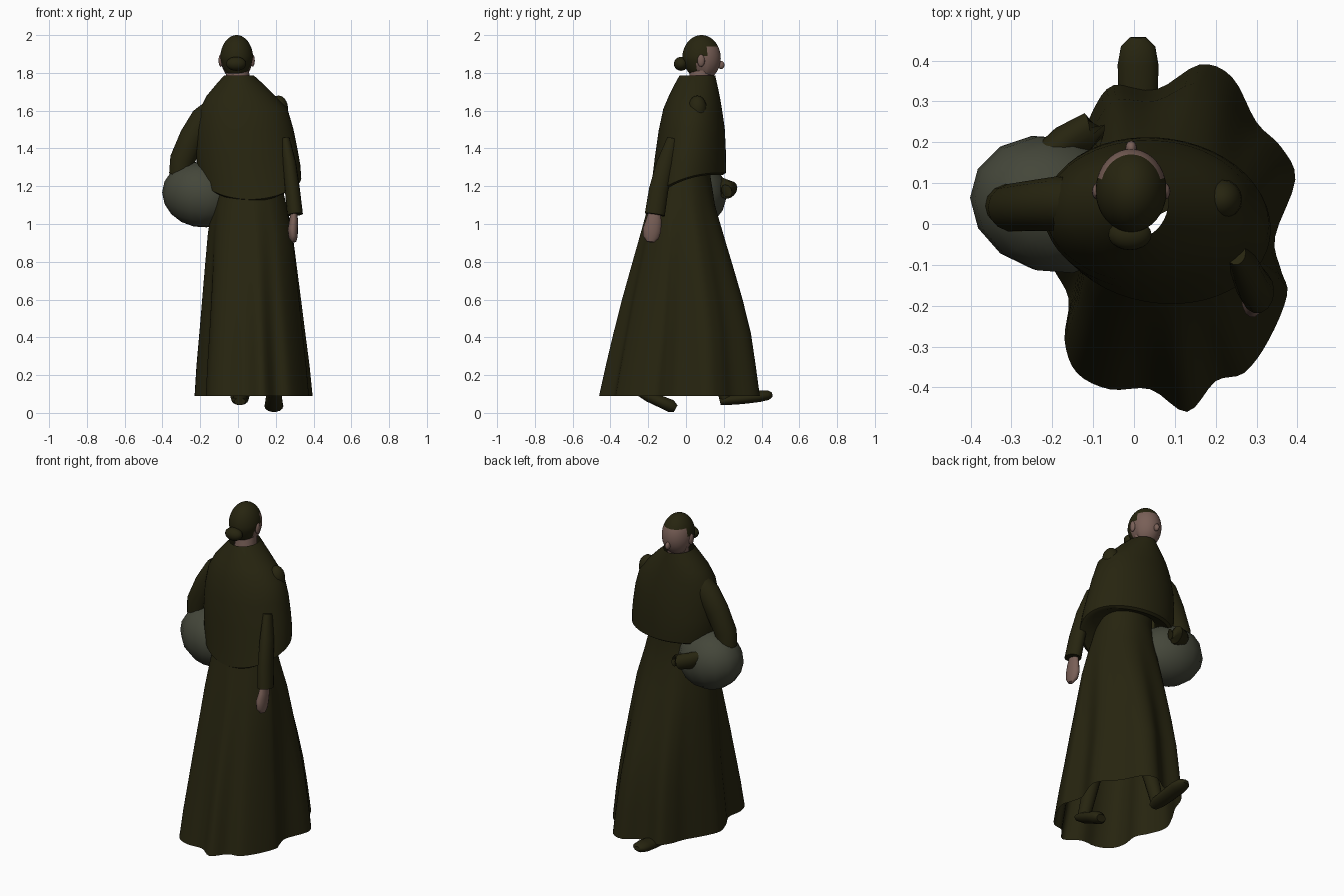
import bpy, bmesh, math
from mathutils import Vector, Matrix

cube = bpy.data.objects.get("Cube")
if cube:
    bpy.data.objects.remove(cube, do_unlink=True)


def material(name, rgb):
    m = bpy.data.materials.new(name)
    m.use_nodes = True
    m.diffuse_color = (*rgb, 1)
    m.node_tree.nodes["Principled BSDF"].inputs["Base Color"].default_value = (*rgb, 1)
    return m


CLOTH = material("dark olive cloth", (0.020, 0.018, 0.005))
SKIN = material("skin", (0.19, 0.115, 0.095))
BASKET = material("grey green load", (0.058, 0.062, 0.042))


def finish(name, bm, *mats, angle=50):
    bmesh.ops.recalc_face_normals(bm, faces=bm.faces)
    mesh = bpy.data.meshes.new(name)
    bm.to_mesh(mesh)
    bm.free()
    for m in mats:
        mesh.materials.append(m)
    ob = bpy.data.objects.new(name, mesh)
    bpy.context.collection.objects.link(ob)
    bpy.ops.object.select_all(action="DESELECT")
    ob.select_set(True)
    bpy.context.view_layer.objects.active = ob
    bpy.ops.object.shade_smooth_by_angle(angle=math.radians(angle))
    return ob


def loft(name, rings, mat, caps=False):
    bm = bmesh.new()
    rows = [[bm.verts.new(p) for p in ring] for ring in rings]
    n = len(rows[0])
    for a, b in zip(rows, rows[1:]):
        for i in range(n):
            j = (i + 1) % n
            bm.faces.new((a[i], a[j], b[j], b[i]))
    if caps:
        bm.faces.new(rows[0])
        bm.faces.new(rows[-1])
    return finish(name, bm, mat)


def tube(name, path, mat, flat=(1, 1), sides=14):
    """Round or flattened tube through (x, y, z, radius) points."""
    pts = [Vector(p[:3]) for p in path]
    rings = []
    for i, p in enumerate(pts):
        t = (pts[min(i + 1, len(pts) - 1)] - pts[max(i - 1, 0)]).normalized()
        u = (Vector((1, 0, 0)) - t * t.x).normalized()
        v = t.cross(u)
        r = path[i][3]
        rings.append([p + u * r * flat[0] * math.cos(a) + v * r * flat[1] * math.sin(a)
                      for a in (2 * math.pi * k / sides for k in range(sides))])
    return loft(name, rings, mat, True)


def ball(name, center, radii, mat, u=24, v=16, rot=None):
    bm = bmesh.new()
    bmesh.ops.create_uvsphere(bm, u_segments=u, v_segments=v, radius=1)
    m = Matrix.Translation(center) @ (rot or Matrix()) @ Matrix.Diagonal((*radii, 1))
    bm.transform(m)
    return finish(name, bm, mat, angle=80)


def smooth_loop(points, steps):
    out, n = [], len(points)
    for i in range(n):
        a, b, c, d = (Vector(points[(i + k) % n]) for k in (-1, 0, 1, 2))
        for s in range(steps):
            t = s / steps
            out.append(b + (c - a) * t / 2 + (2 * a - 5 * b + 4 * c - d) * t * t / 2
                       + (3 * b - a - 3 * c + d) * t ** 3 / 2)
    return out


# Robe skirt: wavy hem fading to an oval waist
hem = [(.055, .33), (.16, .39), (.24, .36), (.3, .25), (.36, .19), (.395, .11), (.345, -.03),
       (.36, -.11), (.375, -.17), (.33, -.28), (.27, -.36), (.2, -.38), (.13, -.455),
       (.04, -.4), (-.06, -.4), (-.14, -.36), (-.17, -.28), (-.16, -.18), (-.2, -.1),
       (-.23, 0), (-.19, .1), (-.13, .2), (-.1, .28), (-.05, .34)]
unit = [((p.x - .08) / .31, (p.y + .035) / .42) for p in smooth_loop(hem, 4)]
skirt_rows = [(.09, -.23, .39, -.46, .385, 1), (.25, -.22, .375, -.425, .365, .95),
              (.42, -.205, .355, -.385, .342, .85), (.6, -.19, .335, -.34, .30, .7),
              (.78, -.175, .315, -.29, .25, .5), (.95, -.16, .295, -.242, .2, .3),
              (1.1, -.135, .26, -.2, .155, .1), (1.25, -.1, .22, -.16, .13, 0),
              (1.45, -.1, .2, -.12, .13, 0)]
rings = []
for z, x0, x1, y0, y1, w in skirt_rows:
    ring = []
    for ux, uy in unit:
        length = math.hypot(ux, uy)
        k = w + (1 - w) / length
        ring.append(((x0 + x1) / 2 + ux * k * (x1 - x0) / 2,
                     (y0 + y1) / 2 + uy * k * (y1 - y0) / 2, z))
    rings.append(ring)
loft("robe_skirt", rings, CLOTH)

# Shawl: neck to slanted hem, with the hem tucked under
shawl_rows = [(1.785, -.075, .085, -.035, .155, 0), (1.74, -.115, .135, -.06, .165, 0),
              (1.68, -.165, .195, -.09, .178, 0), (1.61, -.2, .262, -.12, .19, 0),
              (1.5, -.218, .293, -.145, .205, .1), (1.38, -.222, .315, -.165, .21, .4),
              (1.28, -.218, .33, -.18, .212, .8), (1.2, -.205, .335, -.195, .21, 1),
              (1.19, -.185, .315, -.18, .195, 1), (1.22, -.1, .22, -.12, .13, 1)]
rings = []
for z, x0, x1, y0, y1, w in shawl_rows:
    ring = []
    for i in range(48):
        c, s = math.cos(i * math.pi / 24), math.sin(i * math.pi / 24)
        ring.append(((x0 + x1) / 2 + c * (x1 - x0) / 2,
                     (y0 + y1) / 2 + s * (y1 - y0) / 2 - .02 * c * w,
                     z + w * (.07 * s + .04 * c * c)))
    rings.append(ring)
loft("shawl", rings, CLOTH)
ball("shoulder_fold", (.215, .06, 1.61), (.05, .05, .07), CLOTH, 16, 10)

# Hanging arm
tube("hanging_sleeve", [(.25, -.07, 1.45, .03), (.272, -.11, 1.32, .045),
                        (.288, -.145, 1.18, .05), (.302, -.165, 1.05, .052)], CLOTH, (.8, 1.05))
tube("hanging_hand", [(.295, -.165, 1.07, .03), (.295, -.17, 1.02, .042), (.29, -.18, .97, .05),
                      (.292, -.185, .93, .043), (.298, -.188, .905, .02)], SKIN, (.55, 1))

# Carrying arm, wrapped through the load
tube("carrying_sleeve", [(-.12, .05, 1.6, .07), (-.18, .05, 1.55, .075), (-.24, .045, 1.46, .07),
                         (-.295, .04, 1.34, .066), (-.305, .045, 1.26, .06)], CLOTH, (1, .9))
tube("carrying_forearm", [(-.3, .05, 1.27, .045), (-.24, .14, 1.22, .045), (-.17, .2, 1.19, .05),
                          (-.115, .225, 1.18, .052), (-.08, .215, 1.175, .035)], CLOTH, (.8, 1))
ball("carried_load", (-.2, .048, 1.155), (.205, .168, .172), BASKET, 14, 9,
     Matrix.Rotation(math.radians(-15), 4, "Z") @ Matrix.Rotation(math.radians(12), 4, "Y"))

# Legs and shoes
tube("front_leg", [(.01, .215, .06, .035), (.03, .16, .3, .045), (.05, .08, .6, .06)], CLOTH)
tube("rear_leg", [(.19, -.21, .08, .035), (.17, -.16, .3, .045), (.14, -.08, .6, .06)], CLOTH)
tube("front_shoe", [(.01, .18, .06, .03), (.01, .22, .068, .044), (.01, .3, .076, .048),
                    (.01, .39, .088, .05), (.01, .435, .094, .042), (.01, .457, .096, .02)],
     CLOTH, (1, .62))
tube("rear_shoe", [(.19, -.25, .11, .028), (.19, -.2, .088, .042), (.19, -.13, .058, .046),
                   (.19, -.08, .036, .05), (.19, -.055, .022, .03)], CLOTH, (1, .7))

# Neck and head, with hair chosen by a slanted hairline
tube("neck", [(0, .065, 1.68, .07), (0, .075, 1.76, .062), (-.005, .085, 1.83, .062)], SKIN)
bm = bmesh.new()
bmesh.ops.create_uvsphere(bm, u_segments=40, v_segments=30, radius=1)
for v in bm.verts:
    taper = 1 + .2 * min(v.co.z, 0) * (v.co.y < .2)
    v.co = Vector((-.007 + v.co.x * .087 * taper, .082 + v.co.y * .102 * taper,
                   1.877 + v.co.z * (.123 if v.co.z > 0 else .117)))
for f in bm.faces:
    c = f.calc_center_median()
    front = c.y > .115 and c.z < 1.94
    temple = c.y > .06 and c.z < 1.885
    nape = c.z < 1.80
    f.material_index = 0 if front or temple or nape else 1
finish("head", bm, SKIN, CLOTH, angle=80)
ball("nose", (-.007, .186, 1.842), (.014, .018, .022), SKIN, 12, 8)
for side in (-1, 1):
    ball("ear", (-.007 + side * .084, .08, 1.865), (.012, .02, .033), SKIN, 12, 8)
ball("hair_bun", (-.01, -.026, 1.848), (.053, .038, .037), CLOTH, 20, 12)
